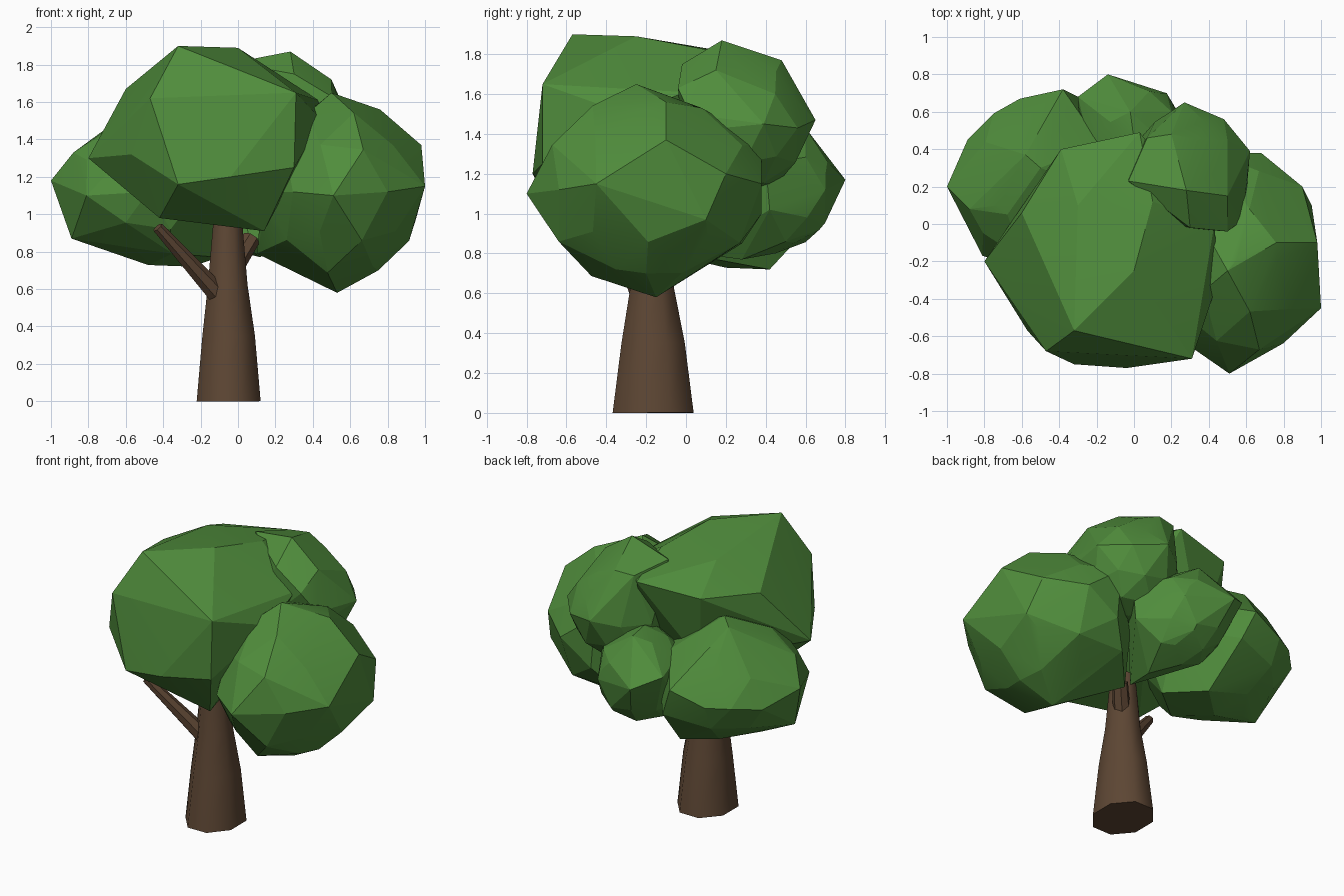
import bpy, bmesh, math, random
from mathutils import Vector

if "Cube" in bpy.data.objects:
    bpy.data.objects.remove(bpy.data.objects["Cube"])

random.seed(4)


def material(name, rgb):
    m = bpy.data.materials.new(name)
    m.diffuse_color = (*rgb, 1)
    m.use_nodes = True
    m.node_tree.nodes["Principled BSDF"].inputs["Base Color"].default_value = m.diffuse_color
    return m


LEAF = material("leaf_green", (0.08, 0.265, 0.045))
BARK = material("bark_brown", (0.11, 0.062, 0.034))


def finish(bm, name, mat, smooth_angle):
    bmesh.ops.recalc_face_normals(bm, faces=bm.faces)
    mesh = bpy.data.meshes.new(name)
    bm.to_mesh(mesh)
    bm.free()
    ob = bpy.data.objects.new(name, mesh)
    ob.data.materials.append(mat)
    bpy.context.collection.objects.link(ob)
    bpy.ops.object.select_all(action='DESELECT')
    ob.select_set(True)
    bpy.context.view_layer.objects.active = ob
    bpy.ops.object.shade_smooth_by_angle(angle=math.radians(smooth_angle))
    return ob


def limb(name, rings, sides, turn=0.0):
    """Tapered wood: rings of (centre, radius x, radius y), capped at both ends."""
    bm = bmesh.new()
    axis = (Vector(rings[-1][0]) - Vector(rings[0][0])).normalized()
    rot = Vector((0, 0, 1)).rotation_difference(axis)
    loops = []
    for c, rx, ry in rings:
        loop = []
        for i in range(sides):
            a = turn + math.tau * i / sides
            p = Vector((rx * math.cos(a), ry * math.sin(a), 0))
            loop.append(bm.verts.new(Vector(c) + rot @ p))
        loops.append(loop)
    for lo, hi in zip(loops, loops[1:]):
        for i in range(sides):
            j = (i + 1) % sides
            bm.faces.new((lo[i], lo[j], hi[j], hi[i]))
    bm.faces.new(loops[0][::-1])
    bm.faces.new(loops[-1])
    return finish(bm, name, BARK, 50)


def clump(name, centre, radii, corners, detail=2):
    """Faceted leaf mass: hull of a jittered ellipsoid and a few pulled corners."""
    ball = bmesh.new()
    bmesh.ops.create_icosphere(ball, subdivisions=detail, radius=1)
    pts = [Vector(c) for c in corners]
    for v in ball.verts:
        k = random.uniform(0.93, 1.03)
        pts.append(Vector(centre) + Vector([v.co[i] * radii[i] * k for i in range(3)]))
    ball.free()
    bm = bmesh.new()
    for p in pts:
        bm.verts.new(p)
    bmesh.ops.convex_hull(bm, input=bm.verts[:])
    bmesh.ops.delete(bm, geom=[v for v in bm.verts if not v.link_faces], context='VERTS')
    return finish(bm, name, LEAF, 12)


# Trunk and its branches
limb("trunk", [((-0.05, -0.165, 0.0), 0.185, 0.22),
               ((-0.05, -0.165, 0.35), 0.152, 0.172),
               ((-0.055, -0.17, 0.62), 0.115, 0.12),
               ((-0.055, -0.17, 1.0), 0.08, 0.085)], 8, math.pi / 8)
limb("left_branch", [((-0.115, -0.22, 0.58), 0.055, 0.055),
                     ((-0.43, -0.37, 0.93), 0.03, 0.03)], 7)
limb("right_branch", [((-0.01, -0.13, 0.74), 0.055, 0.055),
                      ((0.07, -0.05, 0.87), 0.05, 0.05)], 7)

# Large front crown
clump("front_crown", (-0.17, -0.12, 1.38), (0.5, 0.5, 0.4),
      [(-.32, -.57, 1.9), (0, -.25, 1.89), (-.3, .1, 1.83), (.1, .12, 1.82),
       (-.47, -.68, 1.62), (.31, -.72, 1.65), (-.32, -.75, 1.16), (.3, -.72, 1.25),
       (-.04, -.77, 1.2), (.03, .49, 1.74), (-.39, .4, 1.7), (-.6, .06, 1.67),
       (-.8, -.2, 1.3), (-.57, -.57, 1.32), (-.42, -.45, .98), (.14, -.5, .91),
       (.45, -.3, 1.5), (.43, 0, 1.61)], 1)

# Right crown
clump("right_crown", (0.55, -0.19, 1.12), (0.43, 0.56, 0.5),
      [(1, -.45, 1.15), (.53, -.15, .58), (.51, -.8, 1.1), (.95, .1, .97),
       (.98, -.1, 1.37), (.76, -.1, 1.56), (.5, -.25, 1.65), (.68, .38, 1.15),
       (.9, .2, 1.2), (.75, -.2, .7), (.1, .03, .79), (.45, .38, 1.0),
       (.33, .28, .85), (.42, .38, 1.35), (.14, -.3, .98), (.2, .2, 1.05)])

# Left crown
clump("left_crown", (-0.48, 0.2, 1.12), (0.45, 0.47, 0.38),
      [(-1, .2, 1.18), (-.89, .45, 1.1), (-.88, .08, 1.33), (-.89, .1, .87),
       (-.25, .42, .72), (-.61, .67, 1.12), (-.38, .72, 1.2), (-.81, -.17, 1.1),
       (-.6, .08, .82), (-.5, .3, 1.58), (-.58, .37, 1.55), (-.72, .1, 1.44),
       (-.1, .15, .77), (-.35, -.06, .79), (-.3, .68, 1.0)])

# Upper back crown
clump("upper_back_crown", (0.29, 0.29, 1.43), (0.32, 0.33, 0.34),
      [(.28, .18, 1.87), (.5, .15, 1.72), (.27, .65, 1.47), (.2, .48, 1.77),
       (.62, .39, 1.45), (-.03, .23, 1.81), (.07, .46, 1.76), (.58, .02, 1.5),
       (.3, -.02, 1.75), (.5, -.04, 1.63), (.08, .3, 1.2)])

# Small back crown
clump("small_back_crown", (0.0, 0.45, 1.12), (0.29, 0.3, 0.31),
      [(-.14, .8, 1.17), (.14, .7, 1.2), (-.3, .68, 1.25), (.08, .67, .92),
       (-.02, .6, 1.43), (.34, .42, 1.02), (.12, .28, .77), (.08, .06, .8),
       (.34, .4, 1.25), (.2, .18, 1.1), (.2, .5, .86)])
